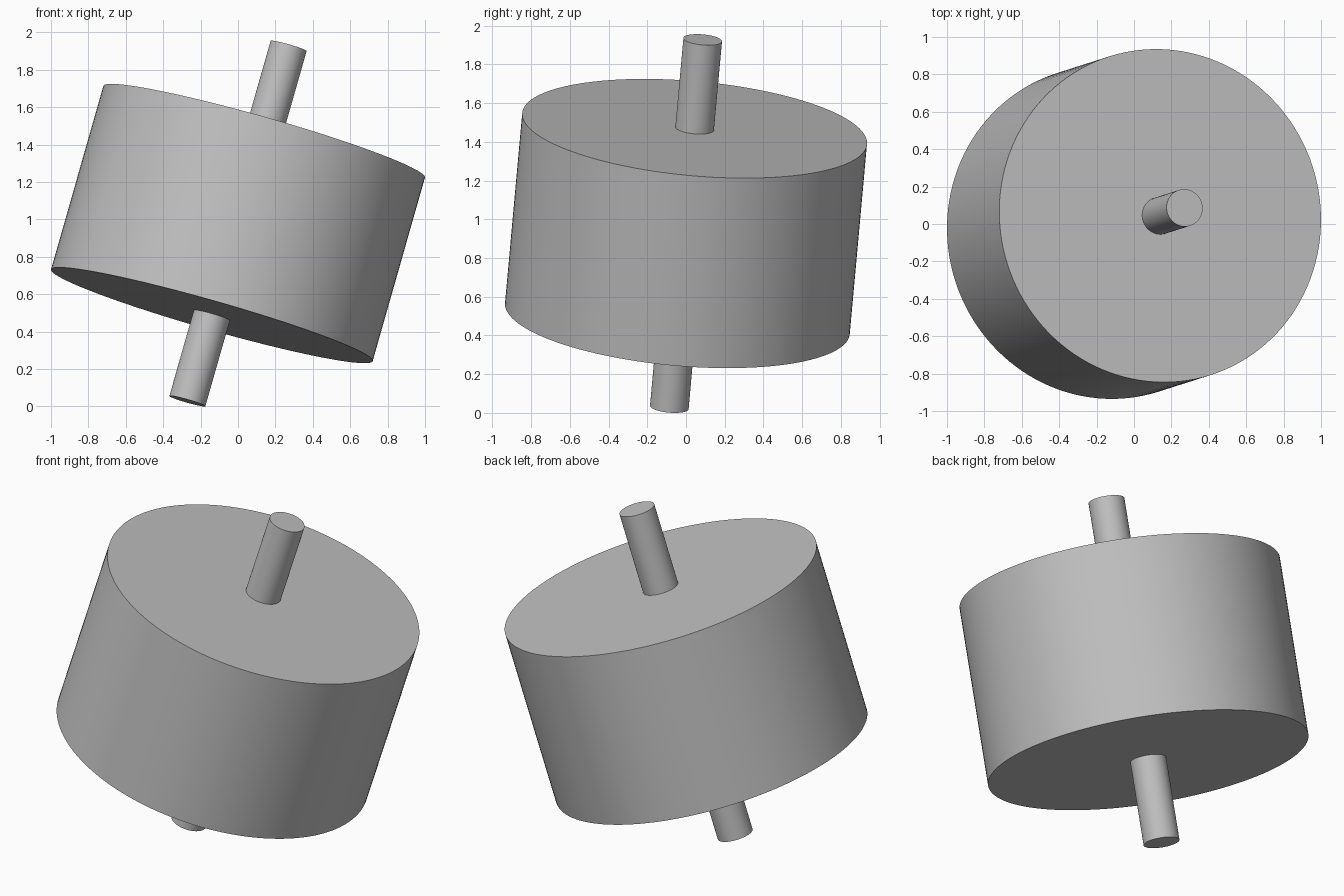
import bpy
import math
from mathutils import Vector

if "Cube" in bpy.data.objects:
    bpy.data.objects.remove(bpy.data.objects["Cube"], do_unlink=True)

# Single plain grey
grey = bpy.data.materials.new("light grey")
grey.use_nodes = True
colour = (0.53, 0.53, 0.53, 1)
grey.diffuse_color = colour
grey.node_tree.nodes["Principled BSDF"].inputs["Base Color"].default_value = colour

# Shared tilted axis through the middle of the model
axis = Vector((0.273, 0.087, 0.958)).normalized()
centre = Vector((0, 0, 0.978))
tilt = axis.to_track_quat("Z", "Y").to_euler()


def tilted_cylinder(name, radius, length):
    bpy.ops.mesh.primitive_cylinder_add(
        vertices=128, radius=radius, depth=length, location=centre, rotation=tilt)
    part = bpy.context.object
    part.name = name
    part.data.materials.append(grey)
    bpy.ops.object.shade_smooth_by_angle(angle=math.radians(30))
    return part


# Wide drum, and the thin shaft running right through it
tilted_cylinder("drum", 0.894, 1.024)
tilted_cylinder("shaft", 0.1, 1.982)
